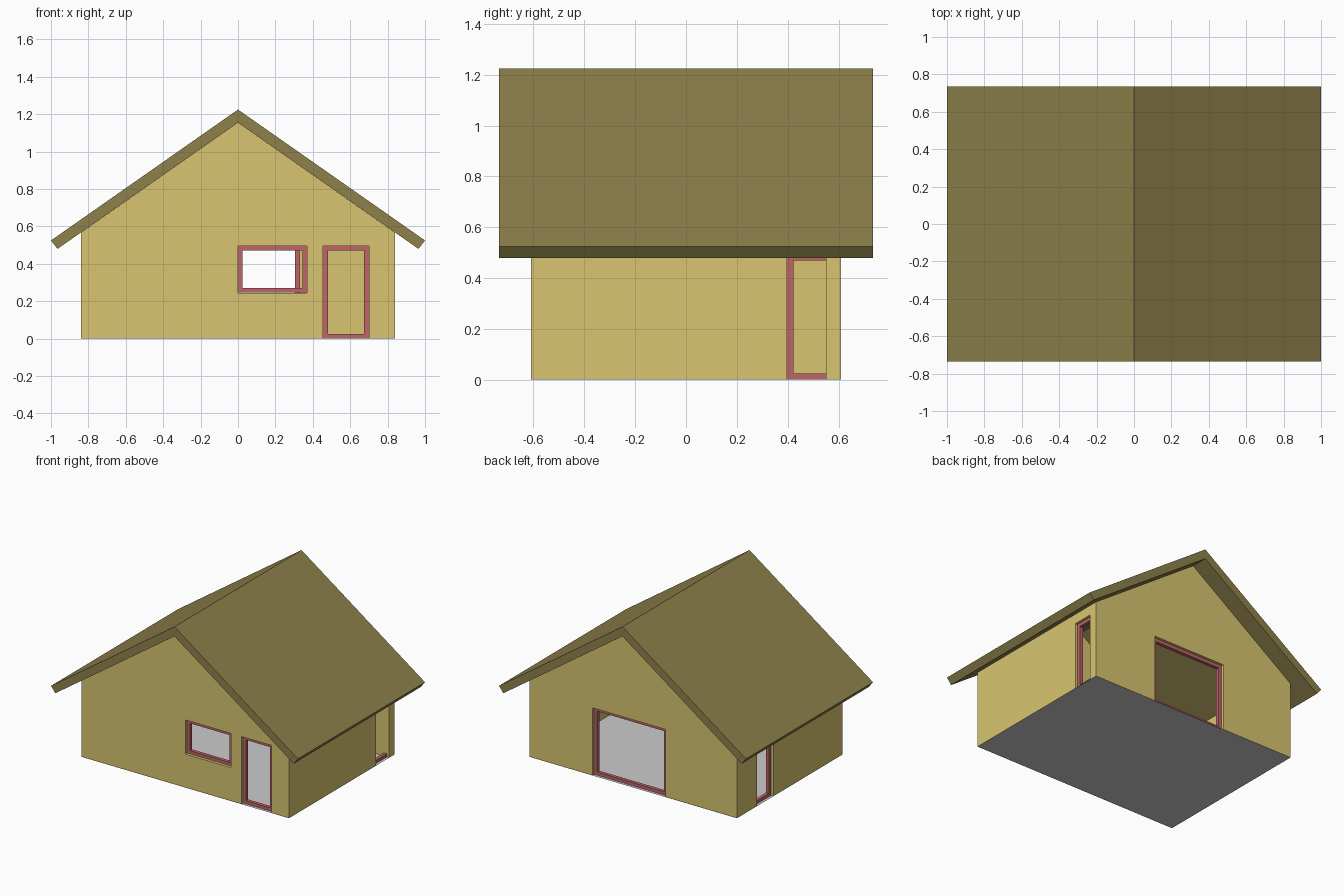
import bpy, bmesh

if "Cube" in bpy.data.objects:
    bpy.data.objects.remove(bpy.data.objects["Cube"])

W, D = 0.84, 0.61          # wall half sizes
T = 0.06                   # wall thickness
BAR, DEEP, RECESS = 0.025, 0.025, 0.018
SLOPE, PEAK = 0.7, 1.155


def material(name, rgb):
    m = bpy.data.materials.new(name)
    m.diffuse_color = (*rgb, 1)
    m.use_nodes = True
    m.node_tree.nodes["Principled BSDF"].inputs["Base Color"].default_value = m.diffuse_color
    return m


YELLOW = material("wall_yellow", (0.69, 0.56, 0.16))
OLIVE = material("roof_olive", (0.27, 0.22, 0.07))
RED = material("frame_red", (0.51, 0.13, 0.14))


def finish(name, bm, mat=None):
    bmesh.ops.recalc_face_normals(bm, faces=bm.faces)
    me = bpy.data.meshes.new(name)
    bm.to_mesh(me)
    bm.free()
    ob = bpy.data.objects.new(name, me)
    bpy.context.collection.objects.link(ob)
    if mat:
        me.materials.append(mat)
    return ob


def extrude_y(name, profile, half, mat=None):
    bm = bmesh.new()
    face = bm.faces.new([bm.verts.new((x, -half, z)) for x, z in profile])
    new = bmesh.ops.extrude_face_region(bm, geom=[face])["geom"]
    bmesh.ops.translate(bm, vec=(0, 2 * half, 0),
                        verts=[v for v in new if isinstance(v, bmesh.types.BMVert)])
    return finish(name, bm, mat)


def add_box(bm, lo, hi):
    verts = bmesh.ops.create_cube(bm, size=1)["verts"]
    for v in verts:
        for i in range(3):
            a, b = sorted((lo[i], hi[i]))
            v.co[i] = a if v.co[i] < 0 else b


def gable(w, bottom, peak):
    eave = peak - SLOPE * w
    return [(-w, bottom), (w, bottom), (w, eave), (0, peak), (-w, eave)]


def place(side, u, depth, z):
    # position along a wall, depth measured inward from its outer face
    return {"front": (u, -D + depth, z), "back": (u, D - depth, z),
            "right": (W - depth, u, z), "left": (-W + depth, u, z)}[side]


def cut(target, cutter):
    mod = target.modifiers.new(cutter.name, "BOOLEAN")
    mod.operation, mod.solver, mod.object = "DIFFERENCE", "EXACT", cutter
    cutter.hide_render = True
    cutter.hide_set(True)
    cutters.append(cutter)


cutters = []

# Hollow walls, open to the underside of the roof
walls = extrude_y("walls", gable(W, 0.001, PEAK), D, YELLOW)
cut(walls, extrude_y("room_cutter", gable(W - T, -0.2, PEAK + 0.2), D - T))

# Openings with their recessed frames: side, start, end, bottom, top, far post
openings = [
    ("front_window", "front", 0.0, 0.37, 0.245, 0.495, True),
    ("front_door", "front", 0.455, 0.70, 0.0, 0.495, True),
    ("back_window", "back", -0.26, 0.33, 0.0, 0.495, True),
    ("right_door", "right", 0.397, 0.55, 0.0, 0.495, False),
    ("left_door", "left", 0.19, 0.38, 0.0, 0.495, True),
]
for name, side, a, b, z0, z1, far_post in openings:
    bm = bmesh.new()
    add_box(bm, place(side, a, -0.1, z0 if z0 else -0.1), place(side, b, T + 0.02, z1))
    cut(walls, finish(name + "_cutter", bm))

    bm = bmesh.new()
    end = b - BAR if far_post else b
    base = z0 + 0.002
    bars = [(a, a + BAR, base, z1),
            (a + BAR, end, base, z0 + BAR),
            (a + BAR, end, z1 - BAR, z1)]
    if far_post:
        bars.append((end, b, base, z1))
    for u0, u1, v0, v1 in bars:
        add_box(bm, place(side, u0, RECESS, v0), place(side, u1, RECESS + DEEP, v1))
    finish(name + "_frame", bm, RED)

# Bake the cuts and remove the cutters
bpy.context.view_layer.update()
baked = bpy.data.meshes.new_from_object(
    walls.evaluated_get(bpy.context.evaluated_depsgraph_get()))
walls.modifiers.clear()
walls.data = baked
baked.materials.clear()
baked.materials.append(YELLOW)
for c in cutters:
    bpy.data.objects.remove(c)

# Roof: one folded slab overhanging all round
half_roof = [(1.0, 0.525), (0.965, 0.48)]
extrude_y("roof", [(0, 1.225), *half_roof, (0, PEAK),
                   *[(-x, z) for x, z in reversed(half_roof)]], 0.735, OLIVE)

# Floor plane
bm = bmesh.new()
bm.faces.new([bm.verts.new(p) for p in
              ((-W, -D, 0), (W, -D, 0), (W, D, 0), (-W, D, 0))])
finish("floor", bm)
